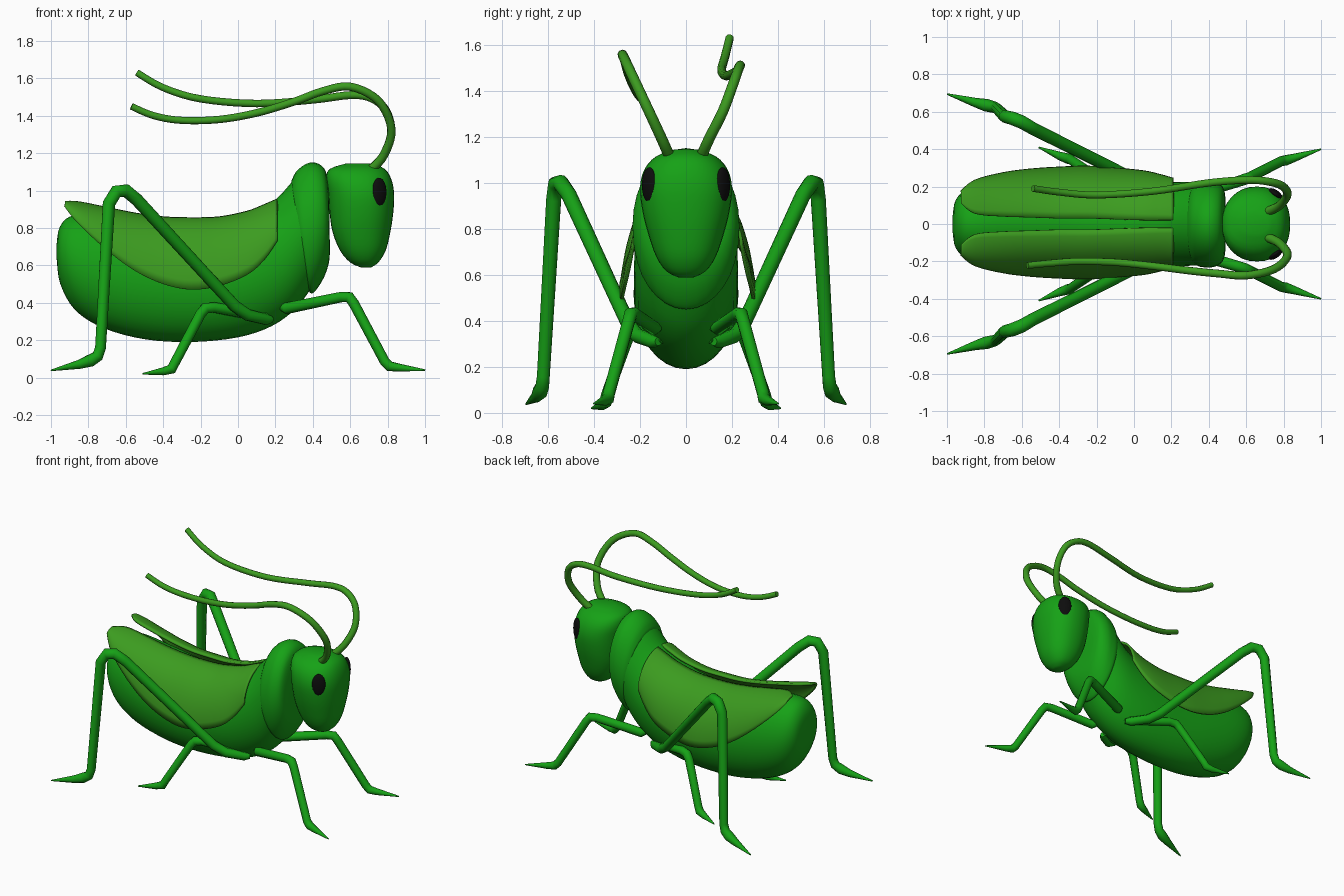
import bpy, bmesh
from math import sin, cos, pi, radians, copysign

if "Cube" in bpy.data.objects:
    bpy.data.objects.remove(bpy.data.objects["Cube"])


def material(name, rgb):
    m = bpy.data.materials.new(name)
    m.diffuse_color = (*rgb, 1)
    m.use_nodes = True
    m.node_tree.nodes["Principled BSDF"].inputs["Base Color"].default_value = m.diffuse_color
    return m


GREEN = material("leaf green", (0.008, 0.36, 0.008))
LIGHT = material("light green", (0.045, 0.33, 0.014))
BLACK = material("black", (0.004, 0.004, 0.004))


def smooth(ob, angle=50):
    bpy.ops.object.select_all(action='DESELECT')
    ob.select_set(True)
    bpy.context.view_layer.objects.active = ob
    bpy.ops.object.shade_smooth_by_angle(angle=radians(angle))


def spline(rows, steps=4):
    """Catmull-Rom interpolation of a list of tuples."""
    out = []
    for i in range(len(rows) - 1):
        a, b, c, d = rows[max(i - 1, 0)], rows[i], rows[i + 1], rows[min(i + 2, len(rows) - 1)]
        for s in range(steps):
            t = s / steps
            out.append(tuple(
                0.5 * (2 * q + (r - p) * t + (2 * p - 5 * q + 4 * r - u) * t * t
                       + (3 * q - p - 3 * r + u) * t ** 3)
                for p, q, r, u in zip(a, b, c, d)))
    return out + [rows[-1]]


def loft(name, rings, mat, closed=True):
    bm = bmesh.new()
    vs = [[bm.verts.new(p) for p in ring] for ring in rings]
    n = len(vs[0])
    for a, b in zip(vs, vs[1:]):
        for k in range(n if closed else n - 1):
            j = (k + 1) % n
            bm.faces.new((a[k], a[j], b[j], b[k]))
    if closed:
        bm.faces.new(vs[0])
        bm.faces.new(vs[-1])
    bmesh.ops.recalc_face_normals(bm, faces=bm.faces)
    me = bpy.data.meshes.new(name)
    bm.to_mesh(me)
    bm.free()
    me.materials.append(mat)
    ob = bpy.data.objects.new(name, me)
    bpy.context.collection.objects.link(ob)
    smooth(ob)
    return ob


def body_ring(xt, zt, xb, zb, w, n=32):
    """Ellipse standing between a top point and a bottom point."""
    ring = []
    for k in range(n):
        a = 2 * pi * k / n
        f = (1 + cos(a)) / 2
        ring.append((xb + (xt - xb) * f, w * sin(a), zb + (zt - zb) * f))
    return ring


def head_ring(z, x0, x1, w, n=32):
    ring = []
    for k in range(n):
        c, s = cos(2 * pi * k / n), sin(2 * pi * k / n)
        ring.append(((x0 + x1) / 2 + (x1 - x0) / 2 * copysign(abs(c) ** 0.88, c),
                     w * copysign(abs(s) ** 0.88, s), z))
    return ring


def tube(name, pts, mat):
    """Round tube through (x, y, z, radius) points."""
    cu = bpy.data.curves.new(name, 'CURVE')
    cu.dimensions = '3D'
    cu.bevel_depth = 1
    cu.bevel_resolution = 3
    cu.use_fill_caps = True
    sp = cu.splines.new('POLY')
    sp.points.add(len(pts) - 1)
    for p, (x, y, z, r) in zip(sp.points, pts):
        p.co = (x, y, z, 1)
        p.radius = r
    cu.materials.append(mat)
    ob = bpy.data.objects.new(name, cu)
    bpy.context.collection.objects.link(ob)
    bpy.ops.object.select_all(action='DESELECT')
    ob.select_set(True)
    bpy.context.view_layer.objects.active = ob
    bpy.ops.object.convert(target='MESH')
    smooth(bpy.context.view_layer.objects.active)


# Abdomen and thorax: top x, z, bottom x, z, half width
body = [(-.97, .71, -.97, .64, .04), (-.955, .80, -.95, .50, .13), (-.90, .86, -.87, .36, .19),
        (-.78, .87, -.72, .265, .22), (-.55, .84, -.5, .205, .228), (-.3, .81, -.25, .19, .225),
        (-.05, .83, .0, .215, .225), (.1, .89, .18, .275, .225), (.2, .95, .31, .37, .225),
        (.3, 1.06, .40, .49, .22)]
loft("body", [body_ring(*r) for r in spline(body)], GREEN)

# Collar behind the head
collar = [(.285, 1.05, .375, .47, .215), (.31, 1.10, .39, .45, .228), (.36, 1.14, .41, .46, .232),
          (.41, 1.15, .44, .50, .23), (.46, 1.12, .47, .56, .21), (.48, 1.05, .49, .64, .17),
          (.49, .95, .49, .75, .08)]
loft("collar", [body_ring(*r) for r in spline(collar, 3)], GREEN)

# Head: z, back x, front x, half width
head = [(.588, .66, .71, .03), (.615, .60, .75, .085), (.68, .545, .79, .13), (.78, .505, .815, .165),
        (.88, .49, .83, .19), (.98, .48, .835, .20), (1.06, .47, .82, .18), (1.115, .49, .785, .13),
        (1.145, .58, .72, .05)]
loft("head", [head_ring(*r) for r in spline(head, 3)], GREEN)

# Wing stations: x, top z, bottom z, inner y, outer y
wing = [(-.925, .938, .915, .11, .17), (-.85, .935, .82, .055, .23), (-.7, .905, .68, .04, .27),
        (-.55, .875, .57, .035, .29), (-.4, .855, .50, .03, .30), (-.25, .85, .47, .03, .305),
        (-.1, .855, .49, .025, .295), (.05, .885, .55, .02, .28), (.14, .92, .63, .02, .26),
        (.21, .95, .73, .02, .24)]

# Leg centre lines on the +y side: x, y, z, radius
legs = {
    "hind_leg": [(.18, .12, .31, .018), (.15, .14, .31, .03), (.05, .21, .335, .032), (-.02, .25, .385, .032),
                 (-.54, .51, .95, .034), (-.60, .545, 1.0, .036), (-.65, .565, .995, .036),
                 (-.69, .575, .93, .034), (-.735, .62, .16, .029), (-.75, .625, .115, .031),
                 (-.79, .635, .09, .034), (-.85, .65, .07, .025), (-1.0, .695, .038, .004)],
    "middle_leg": [(.17, .10, .32, .018), (.14, .13, .325, .03), (-.13, .225, .375, .029),
                   (-.175, .24, .37, .03), (-.20, .25, .34, .028), (-.34, .345, .075, .026),
                   (-.355, .35, .045, .028), (-.40, .365, .033, .022), (-.51, .41, .02, .004)],
    "front_leg": [(.23, .11, .38, .02), (.26, .14, .37, .032), (.55, .225, .43, .029),
                  (.595, .24, .43, .03), (.62, .25, .395, .028), (.785, .335, .085, .027),
                  (.81, .34, .06, .028), (.86, .355, .053, .022), (1.0, .40, .04, .004)],
}

# Parts that come in pairs
for side, s in (("left", 1), ("right", -1)):
    flare = 1 if s > 0 else 0.95
    rings = []
    for x, zt, zb, yi, yo in spline(wing):
        rings.append([(x, s * (yi + (yo * flare - yi) * sin(t * pi / 24)),
                       zb + (zt - zb) * cos(t * pi / 24)) for t in range(13)])
    w = loft(side + "_wing", rings, LIGHT, closed=False)
    mod = w.modifiers.new("thickness", 'SOLIDIFY')
    mod.thickness = 0.014
    mod.offset = 0

    for name, pts in legs.items():
        tube(side + "_" + name, [(x, s * y, z, r) for x, y, z, r in pts], GREEN)

    bpy.ops.mesh.primitive_uv_sphere_add(segments=24, ring_count=16, radius=1,
                                         location=(.755, s * .16, .99),
                                         rotation=(0, 0, radians(-35 * s)))
    eye = bpy.context.object
    eye.name = side + "_eye"
    eye.scale = (.045, .022, .078)
    eye.data.materials.append(BLACK)
    smooth(eye)

# Antennae
antennae = {
    "left_antenna": [(.71, .065, 1.11), (.78, .10, 1.19), (.82, .16, 1.31), (.79, .205, 1.43), (.71, .228, 1.495),
                     (.6, .235, 1.51), (.4, .22, 1.485), (.1, .175, 1.465), (-.2, .155, 1.49),
                     (-.4, .17, 1.55), (-.54, .19, 1.63)],
    "right_antenna": [(.71, -.07, 1.11), (.78, -.105, 1.19), (.82, -.17, 1.33), (.75, -.24, 1.48), (.6, -.275, 1.555),
                      (.45, -.265, 1.53), (.3, -.25, 1.475), (.1, -.225, 1.415), (-.1, -.205, 1.38),
                      (-.3, -.2, 1.375), (-.45, -.21, 1.40), (-.57, -.222, 1.45)],
}
for name, pts in antennae.items():
    path = spline(pts, 5)
    tube(name, [(*p, .024 - .006 * i / len(path)) for i, p in enumerate(path)], LIGHT)
